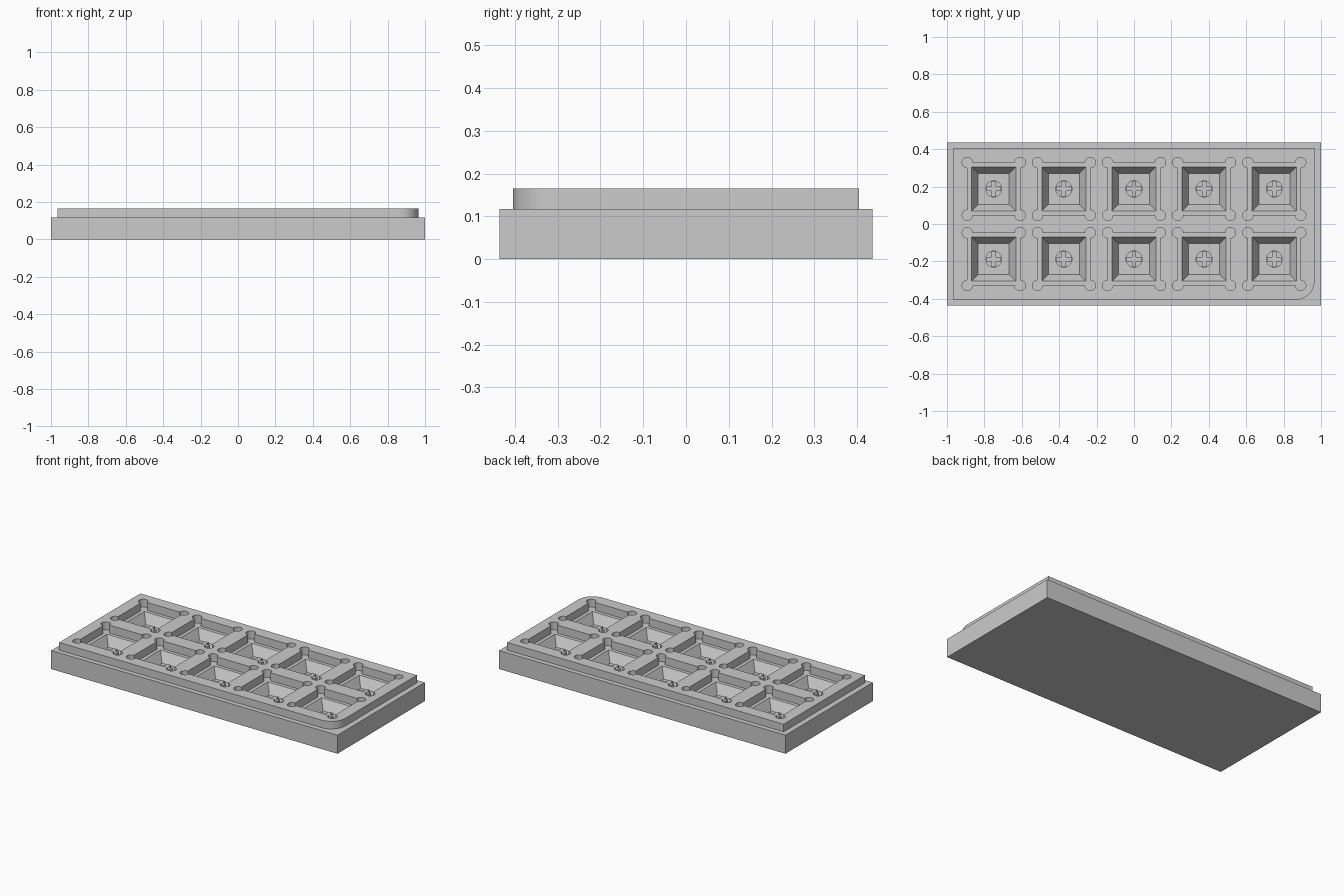
import bpy, bmesh, math
from mathutils import Matrix, Vector

old = bpy.data.objects.get("Cube")
if old:
    bpy.data.objects.remove(old, do_unlink=True)

grey = bpy.data.materials.new("plain grey")
grey.use_nodes = True
tone = (0.6, 0.6, 0.6, 1)
grey.diffuse_color = tone
grey.node_tree.nodes["Principled BSDF"].inputs["Base Color"].default_value = tone

PITCH = 0.375
TOP, STEP, LEDGE, FLOOR = 0.165, 0.117, 0.115, 0.055
CELLS = [(PITCH * i, PITCH * j) for i in (-2, -1, 0, 1, 2) for j in (-0.5, 0.5)]


def square(h):
    return [(-h, -h), (h, -h), (h, h), (-h, h)]


def circle(r, n=32):
    return [(r * math.cos(math.tau * k / n), r * math.sin(math.tau * k / n)) for k in range(n)]


def loft(bm, low, high, z0, z1, at=(0, 0)):
    """Closed solid between two outlines with equal point counts."""
    a = [bm.verts.new((x + at[0], y + at[1], z0)) for x, y in low]
    b = [bm.verts.new((x + at[0], y + at[1], z1)) for x, y in high]
    bm.faces.new(a[::-1])
    bm.faces.new(b)
    n = len(a)
    for i in range(n):
        j = (i + 1) % n
        bm.faces.new((a[i], a[j], b[j], b[i]))


def make(name, bm):
    mesh = bpy.data.meshes.new(name)
    bm.to_mesh(mesh)
    bm.free()
    ob = bpy.data.objects.new(name, mesh)
    bpy.context.collection.objects.link(ob)
    mesh.materials.append(grey)
    return ob


def boolean(ob, other, mode):
    mod = ob.modifiers.new(mode.lower(), "BOOLEAN")
    mod.operation, mod.object, mod.solver = mode, other, "EXACT"
    bpy.context.view_layer.objects.active = ob
    bpy.ops.object.modifier_apply(modifier=mod.name)
    bpy.data.objects.remove(other, do_unlink=True)


# Base slab
bm = bmesh.new()
loft(bm, *[[(-1, -0.436), (1, -0.436), (1, 0.436), (-1, 0.436)]] * 2, 0, STEP)
tray = make("mould_tray", bm)

# Raised plate with one rounded corner
R, PX, PY = 0.1, 0.965, 0.405
corner = [(PX - R + R * math.sin(a), -PY + R - R * math.cos(a))
          for a in (math.pi / 2 * k / 12 for k in range(13))]
outline = [(-PX, -PY)] + corner + [(PX, PY), (-PX, PY)]
bm = bmesh.new()
loft(bm, outline, outline, STEP - 0.03, TOP)
boolean(tray, make("raised_plate", bm), "UNION")

# Square recesses, corner relief holes, tapered pockets and round stem wells
steps = [(square(0.14), square(0.14), LEDGE, TOP + 0.05),
         (square(0.083), square(0.118), FLOOR, LEDGE + 0.0),
         (circle(0.043), circle(0.043), 0.004, FLOOR + 0.02)]
for low, high, z0, z1 in steps:
    bm = bmesh.new()
    for c in CELLS:
        loft(bm, low, high, z0, z1, c)
    boolean(tray, make("pocket_cutter", bm), "DIFFERENCE")
bm = bmesh.new()
for x, y in CELLS:
    for dx, dy in square(0.141):
        loft(bm, circle(0.028, 24), circle(0.028, 24), LEDGE, TOP + 0.05, (x + dx, y + dy))
boolean(tray, make("relief_cutter", bm), "DIFFERENCE")

# Cross-shaped stem pins
L, W = 0.04, 0.012
arm = [(L, -W), (L, W), (W, W)]
cross = [(x * c - y * s, x * s + y * c) for c, s in ((1, 0), (0, 1), (-1, 0), (0, -1)) for x, y in arm]
bm = bmesh.new()
for c in CELLS:
    loft(bm, cross, cross, 0.0, 0.085, c)
make("stem_pins", bm)

bpy.ops.object.select_all(action="DESELECT")
tray.select_set(True)
bpy.context.view_layer.objects.active = tray
bpy.ops.object.shade_smooth_by_angle(angle=math.radians(30))
